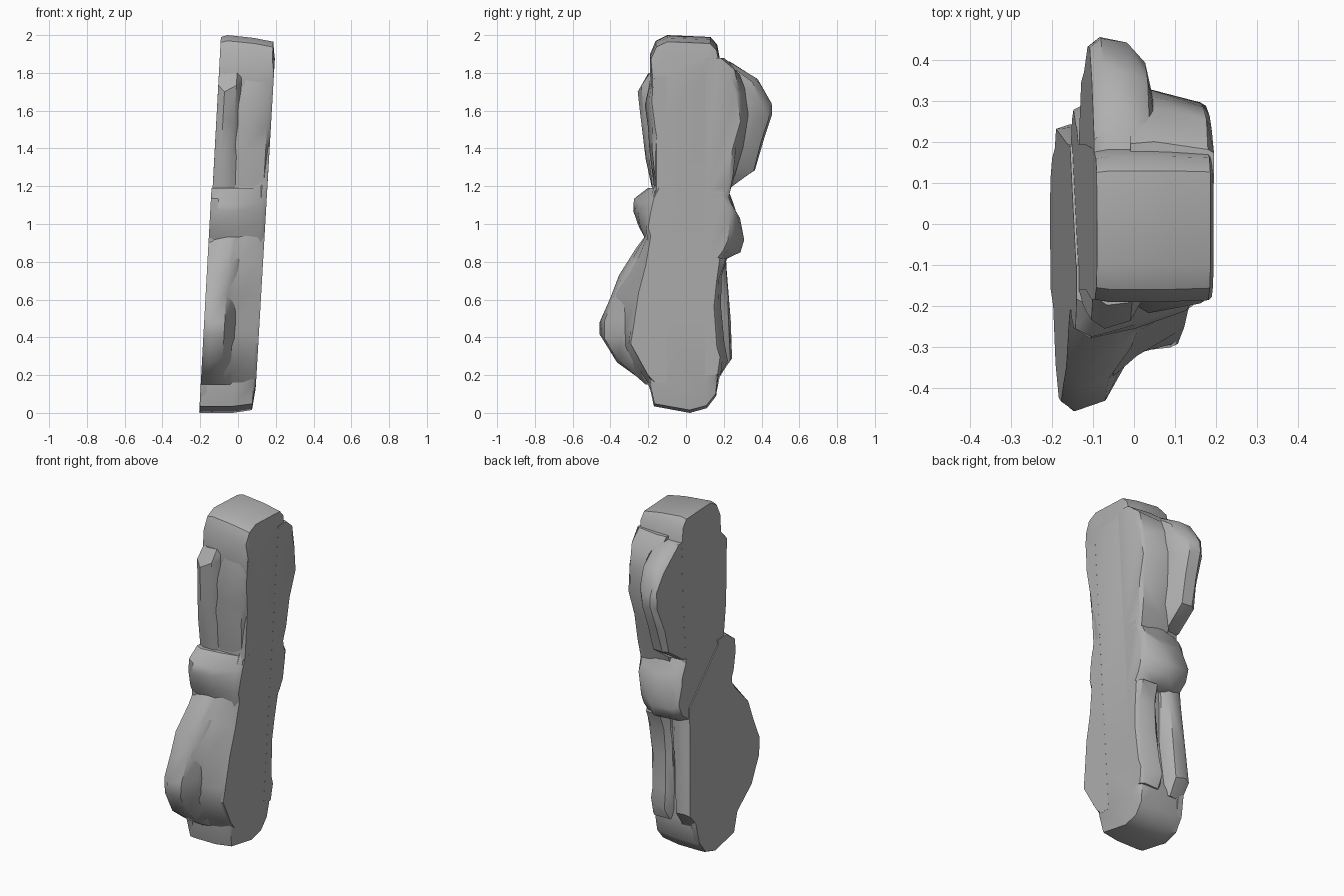
import bpy, bmesh, random
from mathutils import Vector

random.seed(4)
grey = bpy.data.materials.new("stone_grey")
grey.diffuse_color = (0.43, 0.43, 0.43, 1)


def lean(t, y, z):
    # slab leans towards +x: t = 0 is the flat back face, t = 1 the flat front face
    back, front = -0.20 + 0.055 * z, 0.086 + 0.058 * z
    return Vector((back + (front - back) * t, y, z))


def loft(name, rings):
    """Closed solid from equal-length (y, z) outlines, each at a depth t."""
    bm = bmesh.new()
    vs = [[bm.verts.new(lean(t, y, z)) for y, z in pts] for t, pts in rings]
    n = len(vs[0])
    for a, b in zip(vs, vs[1:]):
        for i in range(n):
            j = (i + 1) % n
            bm.faces.new((a[i], a[j], b[j], b[i]))
    bm.faces.new(vs[0])
    bm.faces.new(vs[-1])
    bmesh.ops.recalc_face_normals(bm, faces=bm.faces)
    mesh = bpy.data.meshes.new(name)
    bm.to_mesh(mesh)
    bm.free()
    mesh.materials.append(grey)
    ob = bpy.data.objects.new(name, mesh)
    bpy.context.collection.objects.link(ob)
    bpy.ops.object.select_all(action='DESELECT')
    ob.select_set(True)
    bpy.context.view_layer.objects.active = ob
    bpy.ops.object.shade_smooth_by_angle(angle=0.65)
    return ob


def side_rock(name, side, depths, stations, inner=0.1):
    """Rock on one side; each station is z, then how far out it reaches per depth."""
    rings = []
    for k, t in enumerate(depths):
        pts = []
        for i, s in enumerate(stations):
            # rough up the heights a little so the ridges are not straight
            dz = random.uniform(-0.02, 0.02) if 0 < i < len(stations) - 1 else 0
            pts.append((side * (s[k + 1] + random.uniform(-0.008, 0.004)), s[0] + dz))
        pts += [(side * inner, stations[-1][0]), (side * inner, stations[0][0])]
        rings.append((t, pts))
    loft(name, rings)


# tall central slab, softened along the front and back rims
core = [(-0.10, 2.0), (0.13, 1.99), (0.165, 1.95), (0.19, 1.82), (0.20, 1.5),
        (0.20, 1.2), (0.21, 0.95), (0.165, 0.8), (0.15, 0.5), (0.175, 0.22),
        (0.16, 0.09), (0.11, 0.025), (0.02, 0.0), (-0.17, 0.035), (-0.195, 0.15),
        (-0.20, 0.5), (-0.20, 0.9), (-0.165, 1.2), (-0.165, 1.5), (-0.19, 1.75),
        (-0.19, 1.9), (-0.16, 1.97)]


def shrunk(sy, top, bottom):
    return [(y * sy, z - top * max(0, z - 1.5) / 0.5 + bottom * max(0, 0.3 - z) / 0.3)
            for y, z in core]


loft("central_slab", [(0.0, shrunk(0.97, 0.01, 0.0)), (0.12, shrunk(1, 0, 0)),
                      (0.6, shrunk(1, 0.015, 0.0)), (0.955, shrunk(0.98, 0.035, 0.015)),
                      (1.0, shrunk(0.94, 0.13, 0.13))])

# lower back plate, standing slightly proud of the upper back face
plate = [(-0.20, 0.15), (-0.16, 0.04), (0.02, 0.003), (0.11, 0.03), (0.16, 0.1),
         (0.19, 0.25), (0.19, 0.9), (0.12, 0.96), (-0.10, 1.16), (-0.18, 1.19),
         (-0.23, 1.12), (-0.21, 0.94)]
loft("lower_back_plate", [(-0.02, plate), (0.1, plate)])

# big upper rock on the +y side: wide slab behind, stepped down in front
side_rock("upper_back_rock", 1, (0.001, 0.1, 0.32, 0.47, 0.56), [
    (1.19, 0.22, 0.23, 0.23, 0.22, 0.20),
    (1.30, 0.35, 0.37, 0.36, 0.27, 0.22),
    (1.43, 0.38, 0.41, 0.40, 0.33, 0.25),
    (1.57, 0.43, 0.455, 0.44, 0.38, 0.28),
    (1.65, 0.43, 0.458, 0.44, 0.40, 0.28),
    (1.76, 0.36, 0.38, 0.37, 0.35, 0.25),
    (1.86, 0.21, 0.23, 0.23, 0.21, 0.18)])
side_rock("upper_front_rock", 1, (0.3, 0.5, 0.95, 1.001), [
    (1.14, 0.22, 0.23, 0.23, 0.21),
    (1.24, 0.26, 0.26, 0.25, 0.225),
    (1.40, 0.30, 0.30, 0.27, 0.25),
    (1.56, 0.34, 0.33, 0.30, 0.285),
    (1.70, 0.34, 0.32, 0.29, 0.27),
    (1.80, 0.29, 0.28, 0.26, 0.24),
    (1.88, 0.20, 0.20, 0.19, 0.18)])

# big lower rock on the -y side, the same idea turned over
side_rock("lower_back_rock", -1, (-0.02, 0.10, 0.36, 0.52, 0.62), [
    (0.15, 0.20, 0.21, 0.21, 0.20, 0.18),
    (0.27, 0.35, 0.37, 0.35, 0.28, 0.23),
    (0.40, 0.43, 0.455, 0.43, 0.34, 0.28),
    (0.48, 0.44, 0.465, 0.43, 0.35, 0.29),
    (0.62, 0.385, 0.405, 0.38, 0.32, 0.27),
    (0.74, 0.345, 0.36, 0.345, 0.30, 0.25),
    (0.86, 0.24, 0.26, 0.26, 0.25, 0.22),
    (0.94, 0.19, 0.20, 0.21, 0.21, 0.19)])
side_rock("lower_front_rock", -1, (0.4, 0.6, 0.93, 1.001), [
    (0.16, 0.20, 0.20, 0.18, 0.16),
    (0.22, 0.26, 0.25, 0.22, 0.21),
    (0.36, 0.33, 0.32, 0.30, 0.29),
    (0.46, 0.33, 0.32, 0.295, 0.28),
    (0.62, 0.37, 0.32, 0.265, 0.25),
    (0.80, 0.30, 0.265, 0.225, 0.21),
    (0.95, 0.21, 0.21, 0.20, 0.19)])

# thin upper rocks on the -y side
side_rock("upper_left_flake", -1, (0.001, 0.12, 0.33, 0.46), [
    (1.18, 0.165, 0.18, 0.18, 0.15),
    (1.35, 0.20, 0.215, 0.20, 0.17),
    (1.55, 0.225, 0.24, 0.225, 0.17),
    (1.72, 0.24, 0.26, 0.24, 0.17),
    (1.80, 0.18, 0.20, 0.19, 0.16)])
side_rock("upper_left_chip", -1, (0.3, 0.5, 0.93, 1.001), [
    (1.20, 0.16, 0.17, 0.16, 0.14),
    (1.40, 0.18, 0.20, 0.18, 0.15),
    (1.53, 0.18, 0.20, 0.18, 0.16),
    (1.64, 0.18, 0.215, 0.20, 0.18),
    (1.78, 0.17, 0.19, 0.18, 0.165)])

# middle band rocks on both sides
side_rock("middle_left_rock", -1, (-0.02, 0.12, 0.5, 0.93, 1.001), [
    (0.90, 0.19, 0.21, 0.21, 0.20, 0.18),
    (0.98, 0.23, 0.25, 0.24, 0.215, 0.20),
    (1.06, 0.255, 0.28, 0.26, 0.21, 0.19),
    (1.12, 0.255, 0.28, 0.25, 0.20, 0.17),
    (1.19, 0.18, 0.20, 0.19, 0.17, 0.15)])
side_rock("middle_right_rock", 1, (0.0, 0.12, 0.55, 0.93, 1.001), [
    (0.81, 0.17, 0.19, 0.20, 0.19, 0.16),
    (0.86, 0.25, 0.28, 0.29, 0.23, 0.20),
    (0.93, 0.28, 0.30, 0.315, 0.25, 0.22),
    (1.05, 0.25, 0.27, 0.29, 0.26, 0.24),
    (1.10, 0.24, 0.25, 0.26, 0.24, 0.22),
    (1.18, 0.18, 0.20, 0.22, 0.21, 0.20)])

# narrow lower rocks on the +y side
side_rock("lower_right_flake", 1, (-0.02, 0.1, 0.3, 0.42), [
    (0.19, 0.16, 0.18, 0.18, 0.16),
    (0.27, 0.23, 0.25, 0.24, 0.18),
    (0.50, 0.22, 0.235, 0.22, 0.17),
    (0.75, 0.205, 0.22, 0.21, 0.18),
    (0.88, 0.19, 0.21, 0.20, 0.18)])
side_rock("lower_right_chip", 1, (0.5, 0.6, 0.93, 1.001), [
    (0.20, 0.15, 0.18, 0.18, 0.165),
    (0.28, 0.18, 0.22, 0.20, 0.18),
    (0.36, 0.17, 0.20, 0.18, 0.16),
    (0.55, 0.16, 0.185, 0.17, 0.15),
    (0.72, 0.16, 0.19, 0.18, 0.16),
    (0.82, 0.17, 0.22, 0.22, 0.18)])

# small pointed shard near the front edge
side_rock("front_shard", -1, (0.80, 0.9, 0.98), [
    (1.10, 0.17, 0.20, 0.18),
    (1.16, 0.16, 0.19, 0.17),
    (1.21, 0.13, 0.16, 0.14)])
